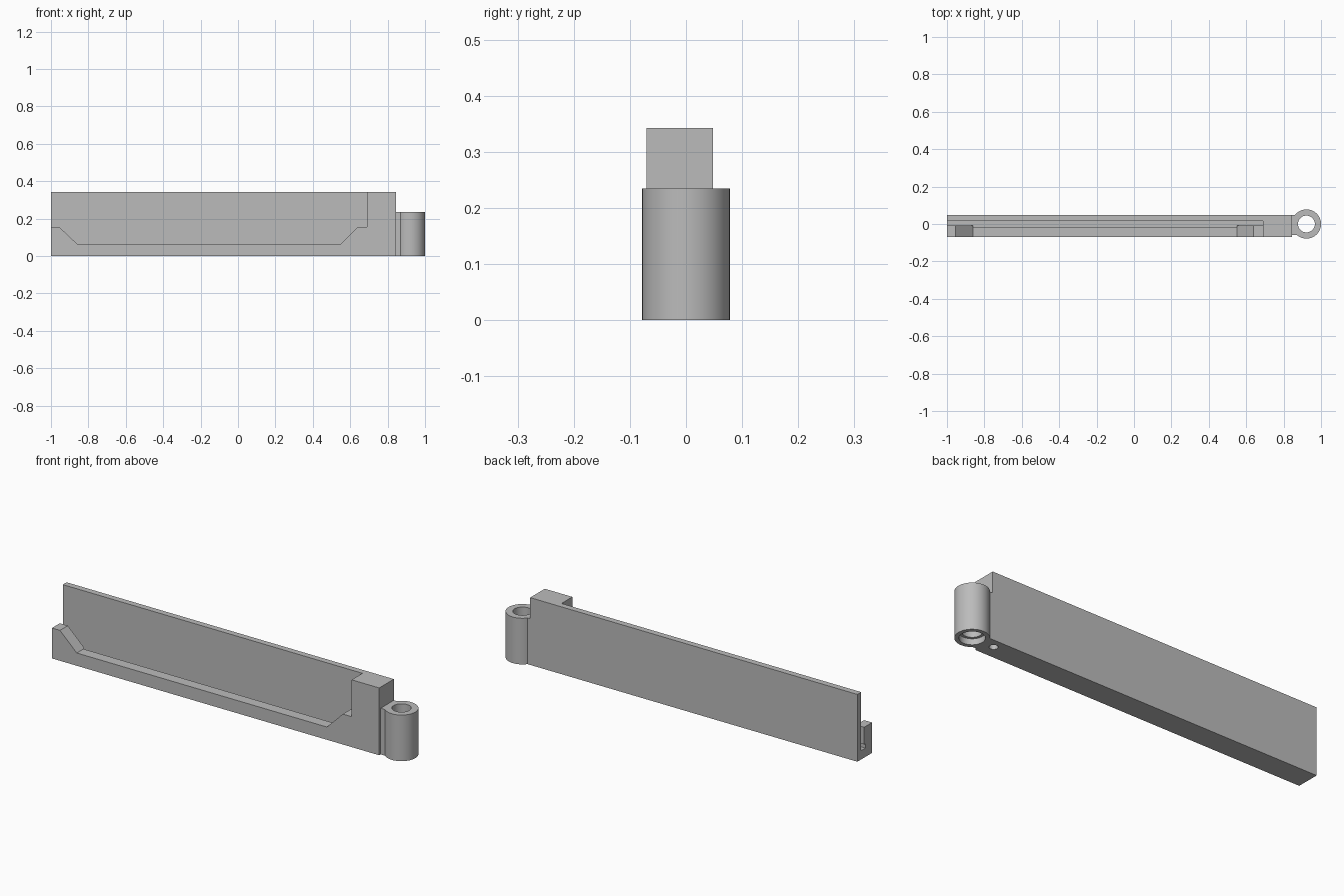
import bpy
import bmesh
from math import radians

cube = bpy.data.objects.get("Cube")
if cube:
    bpy.data.objects.remove(cube, do_unlink=True)

grey = bpy.data.materials.new("plain grey")
grey.use_nodes = True
grey.diffuse_color = (0.5, 0.5, 0.5, 1)
grey.node_tree.nodes["Principled BSDF"].inputs["Base Color"].default_value = (0.5, 0.5, 0.5, 1)


def prism(name, profile, start, depth):
    """Extrude a closed 3D profile along one axis: profile maps to points via start."""
    bm = bmesh.new()
    face = bm.faces.new([bm.verts.new(start(a, b)) for a, b in profile])
    made = bmesh.ops.extrude_face_region(bm, geom=[face])["geom"]
    bmesh.ops.translate(bm, vec=depth,
                        verts=[v for v in made if isinstance(v, bmesh.types.BMVert)])
    bmesh.ops.recalc_face_normals(bm, faces=bm.faces)
    mesh = bpy.data.meshes.new(name)
    bm.to_mesh(mesh)
    bm.free()
    obj = bpy.data.objects.new(name, mesh)
    bpy.context.collection.objects.link(obj)
    mesh.materials.append(grey)
    return obj


def box(name, x, y, z):
    corners = [(x[0], z[0]), (x[1], z[0]), (x[1], z[1]), (x[0], z[1])]
    return prism(name, corners, lambda a, b: (a, y[0], b), (0, y[1] - y[0], 0))


def cylinder(name, x, radius, z):
    bpy.ops.mesh.primitive_cylinder_add(vertices=64, radius=radius, depth=z[1] - z[0],
                                        location=(x, 0, sum(z) / 2))
    obj = bpy.context.object
    obj.name = name
    obj.data.materials.append(grey)
    return obj


def combine(target, other, operation):
    """Apply a boolean and remove the helper."""
    mod = target.modifiers.new("cut", "BOOLEAN")
    mod.operation, mod.solver, mod.object = operation, "EXACT", other
    bpy.ops.object.select_all(action="DESELECT")
    bpy.context.view_layer.objects.active = target
    target.select_set(True)
    bpy.ops.object.modifier_apply(modifier=mod.name)
    bpy.data.objects.remove(other, do_unlink=True)


# Long holder body
body = box("holder_body", (-1, 0.845), (-0.07, 0.048), (0, 0.343))

# Open front window with sloped ends, leaving a low lip
window = [(-1.1, 0.155), (-0.955, 0.155), (-0.86, 0.065), (0.55, 0.065),
          (0.64, 0.155), (0.69, 0.155), (0.69, 0.5), (-1.1, 0.5)]
combine(body, prism("window_cutter", window, lambda a, b: (a, -0.2, b), (0, 0.217, 0)),
        "DIFFERENCE")

# Slot behind the lip, slightly wider at the bottom
slot = [(0.017, 0.045), (-0.016, 0.045), (-0.016, 0.067), (-0.007, 0.067),
        (-0.007, 0.4), (0.017, 0.4)]
combine(body, prism("slot_cutter", slot, lambda a, b: (-1.1, a, b), (1.79, 0, 0)),
        "DIFFERENCE")

# Small pin hole underneath
combine(body, cylinder("pin_hole_cutter", 0.8, 0.02, (-0.1, 0.1)), "DIFFERENCE")

# Hinge barrel with its connecting block, bore and lower counterbore
hinge = cylinder("hinge_barrel", 0.922, 0.078, (0, 0.235))
combine(hinge, box("hinge_block", (0.845, 0.9), (-0.058, 0.048), (0, 0.235)), "UNION")
combine(hinge, cylinder("bore_cutter", 0.922, 0.045, (-0.1, 0.4)), "DIFFERENCE")
combine(hinge, cylinder("counterbore_cutter", 0.922, 0.058, (-0.1, 0.03)), "DIFFERENCE")

# Smooth the round surfaces while keeping edges sharp
for obj in (body, hinge):
    bpy.ops.object.select_all(action="DESELECT")
    bpy.context.view_layer.objects.active = obj
    obj.select_set(True)
    bpy.ops.object.shade_smooth_by_angle(angle=radians(30))
